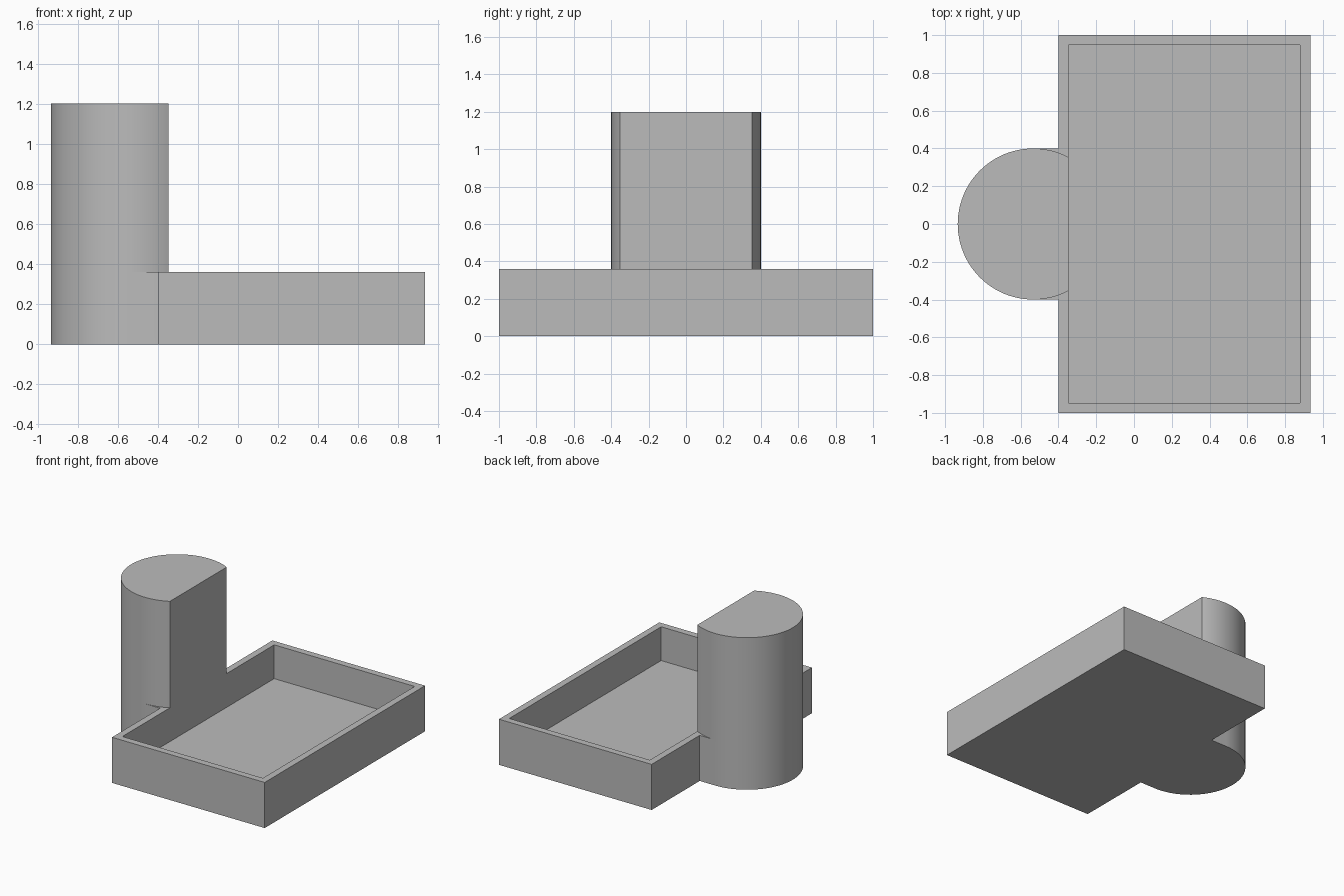
import bpy, bmesh, math

if "Cube" in bpy.data.objects:
    bpy.data.objects.remove(bpy.data.objects["Cube"], do_unlink=True)

# Main dimensions
LEFT, RIGHT, HALF_Y = -0.4, 0.9333, 1.0
WALL, FLOOR, TRAY_H = 0.0533, 0.0933, 0.36
RADIUS, TOWER_X, TOWER_H = 0.4, -0.5333, 1.2

grey = bpy.data.materials.new("plain grey")
grey.use_nodes = True
colour = (0.5, 0.5, 0.5, 1)
grey.diffuse_color = colour
grey.node_tree.nodes["Principled BSDF"].inputs["Base Color"].default_value = colour


def prism(name, outline, z0, z1):
    """Extrude a counter-clockwise outline from z0 up to z1."""
    bm = bmesh.new()
    face = bm.faces.new([bm.verts.new((x, y, z0)) for x, y in outline])
    top = bmesh.ops.extrude_face_region(bm, geom=[face])["geom"]
    bmesh.ops.translate(bm, vec=(0, 0, z1 - z0),
                        verts=[v for v in top if isinstance(v, bmesh.types.BMVert)])
    bmesh.ops.recalc_face_normals(bm, faces=bm.faces)
    mesh = bpy.data.meshes.new(name)
    bm.to_mesh(mesh)
    bm.free()
    mesh.materials.append(grey)
    obj = bpy.data.objects.new(name, mesh)
    bpy.context.collection.objects.link(obj)
    return obj


def rectangle(x0, x1, y):
    return [(x0, -y), (x1, -y), (x1, y), (x0, y)]


def arc(start, end, steps):
    angles = [start + (end - start) * i / steps for i in range(steps + 1)]
    return [(TOWER_X + RADIUS * math.cos(a), RADIUS * math.sin(a)) for a in angles]


def combine(body, other, operation):
    """Apply a boolean and discard the second solid."""
    other.hide_render = True
    mod = body.modifiers.new(operation.title(), "BOOLEAN")
    mod.operation, mod.object, mod.solver = operation, other, "EXACT"
    bpy.ops.object.select_all(action="DESELECT")
    bpy.context.view_layer.objects.active = body
    body.select_set(True)
    bpy.ops.object.modifier_apply(modifier=mod.name)
    bpy.data.objects.remove(other, do_unlink=True)


# Tray base: rectangle with a round-ended foot under the tower
half_circle = arc(math.pi / 2, 3 * math.pi / 2, 48)
outline = ([(LEFT, RADIUS)] + half_circle + [(LEFT, -RADIUS)]
           + rectangle(LEFT, RIGHT, HALF_Y))
body = prism("tray_with_tower", outline, 0, TRAY_H)

# Round tower, cut flat in line with the inner tray wall
inner_left = LEFT + WALL
cut = math.acos((inner_left - TOWER_X) / RADIUS)
sides = arc(cut, math.pi / 2, 16)[:-1], arc(3 * math.pi / 2, 2 * math.pi - cut, 16)[1:]
tower = prism("tower", sides[0] + half_circle + sides[1], TRAY_H - 0.1, TOWER_H)
combine(body, tower, "UNION")

# Open tray cavity
cavity = prism("tray_cavity", rectangle(inner_left, RIGHT - WALL, HALF_Y - WALL),
               FLOOR, TOWER_H + 0.2)
combine(body, cavity, "DIFFERENCE")

bpy.ops.object.shade_smooth_by_angle(angle=math.radians(30))
